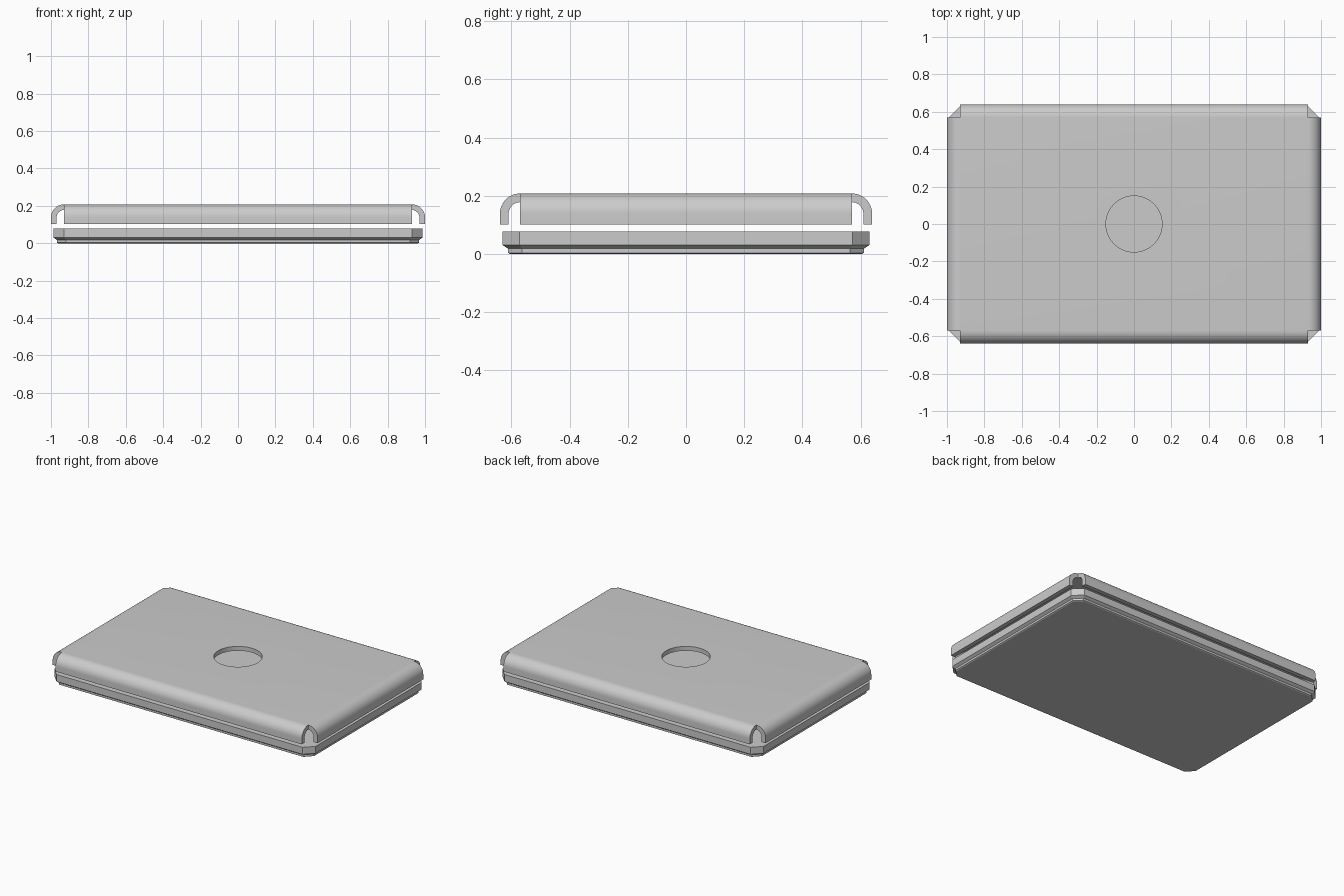
import bpy, bmesh
from math import sin, cos, pi

if "Cube" in bpy.data.objects:
    bpy.data.objects.remove(bpy.data.objects["Cube"])

PX, PY = 0.93, 0.57        # flat part of the lid
BEND, TOP, RIM = 0.07, 0.208, 0.102
SHEET = 0.03


def finish(name, bm):
    mesh = bpy.data.meshes.new(name)
    bm.to_mesh(mesh)
    bm.free()
    obj = bpy.data.objects.new(name, mesh)
    bpy.context.collection.objects.link(obj)
    bpy.ops.object.select_all(action='DESELECT')
    obj.select_set(True)
    bpy.context.view_layer.objects.active = obj
    return obj


def loop_edges(bm, points):
    vs = [bm.verts.new(p) for p in points]
    return [bm.edges.new((a, b)) for a, b in zip(vs, vs[1:] + vs[:1])]


# Lid: flat plate with a round hole
bm = bmesh.new()
edges = loop_edges(bm, [(-PX, -PY, TOP), (PX, -PY, TOP), (PX, PY, TOP), (-PX, PY, TOP)])
edges += loop_edges(bm, [(0.15 * cos(2 * pi * i / 64), 0.15 * sin(2 * pi * i / 64), TOP)
                         for i in range(64)])
bmesh.ops.triangle_fill(bm, use_beauty=True, use_dissolve=False, edges=edges)

# Lid: four bent flanges, as (outward distance, height) profiles
SEG = 12
profile = [(BEND * sin(pi / 2 * i / SEG), TOP - BEND + BEND * cos(pi / 2 * i / SEG))
           for i in range(SEG + 1)] + [(BEND, RIM)]
for s in (-1, 1):
    for along_x in (True, False):
        rows = []
        for d, z in profile:
            if along_x:
                pts = [(-PX, s * (PY + d), z), (PX, s * (PY + d), z)]
            else:
                pts = [(s * (PX + d), -PY, z), (s * (PX + d), PY, z)]
            rows.append([bm.verts.new(p) for p in pts])
        for a, b in zip(rows, rows[1:]):
            bm.faces.new((a[0], a[1], b[1], b[0]))
bmesh.ops.remove_doubles(bm, verts=bm.verts[:], dist=1e-4)
for f in bm.faces:
    f.normal_update()
    c = f.calc_center_median()
    outward = f.normal.z if abs(f.normal.z) > 0.01 else f.normal.x * c.x + f.normal.y * c.y
    if outward < 0:
        f.normal_flip()
lid = finish("lid_sheet", bm)
solid = lid.modifiers.new("thickness", 'SOLIDIFY')
solid.thickness = SHEET
solid.offset = -1
solid.use_even_offset = True
bpy.ops.object.modifier_apply(modifier=solid.name)
bpy.ops.object.shade_smooth_by_angle(angle=pi / 6)

# Base: slab with clipped corners and a stepped underside, as (inset, height)
bm = bmesh.new()
rings = []
for inset, z in [(0.025, 0.0), (0.018, 0.004), (0.018, 0.018), (0.0, 0.03), (0.0, 0.078)]:
    x, y = 0.987 - inset, 0.63 - inset
    c = 0.058 - 0.5 * inset
    pts = [(x - c, -y), (x, -y + c), (x, y - c), (x - c, y),
           (-x + c, y), (-x, y - c), (-x, -y + c), (-x + c, -y)]
    rings.append([bm.verts.new((px, py, z)) for px, py in pts])
for a, b in zip(rings, rings[1:]):
    for i in range(8):
        j = (i + 1) % 8
        bm.faces.new((a[i], a[j], b[j], b[i]))
bm.faces.new(rings[0][::-1])
bm.faces.new(rings[-1])
finish("base_slab", bm)
